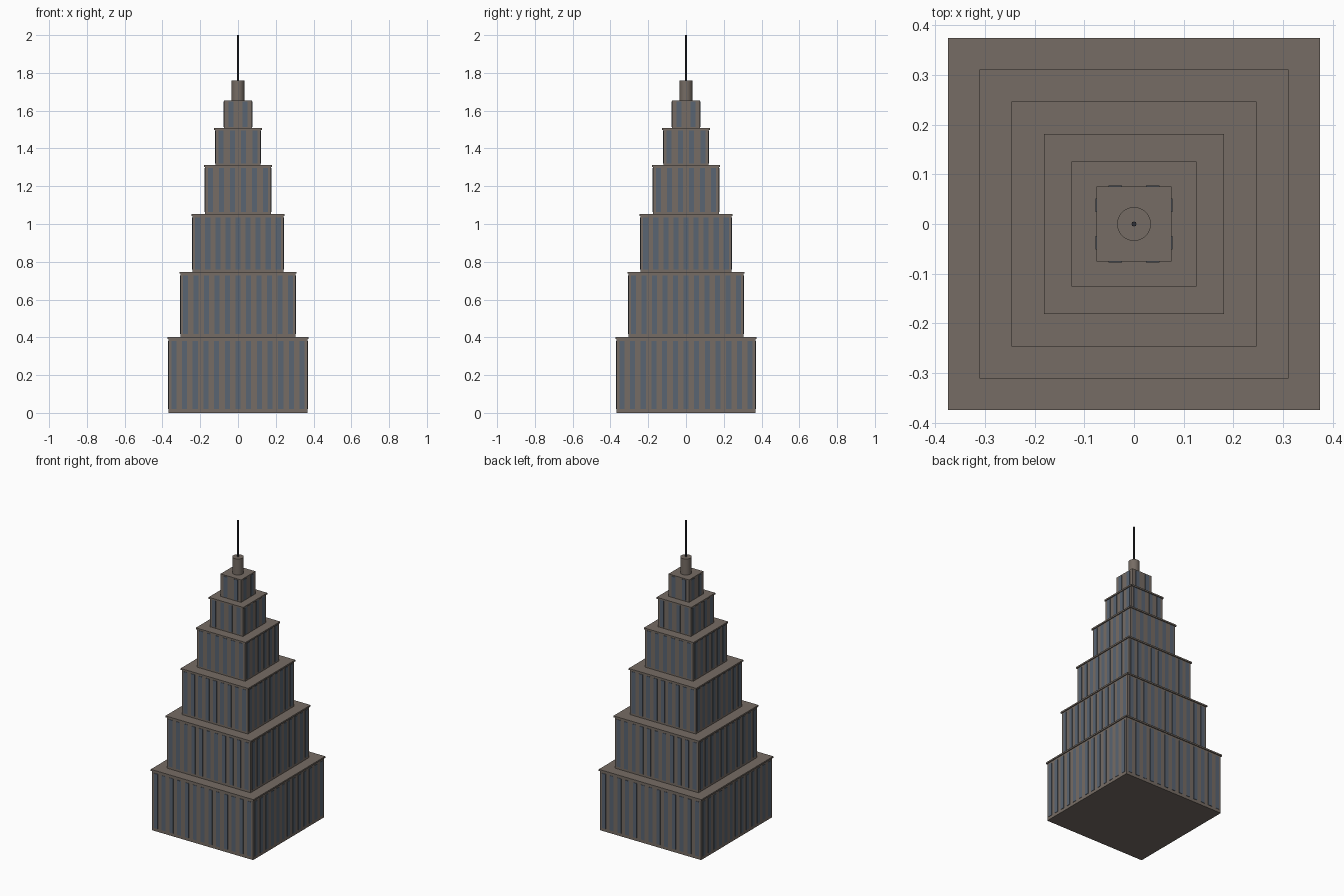
import bpy, bmesh
from math import pi
from mathutils import Matrix, Vector

cube = bpy.data.objects.get("Cube")
if cube:
    bpy.data.objects.remove(cube, do_unlink=True)


def material(name, rgb):
    m = bpy.data.materials.new(name)
    m.use_nodes = True
    m.diffuse_color = (*rgb, 1)
    m.node_tree.nodes["Principled BSDF"].inputs["Base Color"].default_value = (*rgb, 1)
    return m


stone = material("warm_grey_stone", (0.18, 0.15, 0.128))
glass = material("blue_grey_glass", (0.10, 0.128, 0.17))
metal = material("dark_metal", (0.03, 0.03, 0.035))


def finish(bm, name, mat):
    mesh = bpy.data.meshes.new(name)
    bm.to_mesh(mesh)
    bm.free()
    mesh.materials.append(mat)
    obj = bpy.data.objects.new(name, mesh)
    bpy.context.collection.objects.link(obj)
    return obj


def add_box(bm, centre, size, turn=0):
    mat = Matrix.Rotation(turn, 4, "Z") @ Matrix.Translation(centre) @ Matrix.Diagonal((*size, 1))
    bmesh.ops.create_cube(bm, size=1, matrix=mat)


def box(name, half, low, high, mat):
    bm = bmesh.new()
    add_box(bm, Vector((0, 0, (low + high) / 2)), (2 * half, 2 * half, high - low))
    return finish(bm, name, mat)


def cylinder(name, radius, low, high, sides, mat):
    bm = bmesh.new()
    bmesh.ops.create_cone(bm, cap_ends=True, segments=sides, radius1=radius, radius2=radius,
                          depth=high - low, matrix=Matrix.Translation((0, 0, (low + high) / 2)))
    obj = finish(bm, name, mat)
    bpy.ops.object.select_all(action="DESELECT")
    obj.select_set(True)
    bpy.context.view_layer.objects.active = obj
    bpy.ops.object.shade_smooth_by_angle(angle=pi / 4)


# Vertical window strips, evenly spaced on all four walls of a tier
def window_strips(name, half, low, high, count):
    bm = bmesh.new()
    pitch = 2 * half / count
    margin = 0.05 * (high - low)
    for side in range(4):
        for i in range(count):
            x = -half + pitch * (i + 0.5)
            add_box(bm, Vector((x, -half, (low + high) / 2)),
                    (0.027, 0.005, high - low - 2 * margin), side * pi / 2)
    finish(bm, name, glass)


# Stacked tiers: half width, top height, strips per wall
tiers = [(0.368, 0.40, 13), (0.305, 0.745, 11), (0.24, 1.05, 9),
         (0.175, 1.31, 6), (0.12, 1.505, 4), (0.075, 1.655, 2)]
low = 0
for n, (half, high, count) in enumerate(tiers, 1):
    box(f"tier_{n}", half, low, high, stone)
    window_strips(f"tier_{n}_windows", half, low, high, count)
    if n < len(tiers):
        box(f"tier_{n}_ledge", half + 0.006, high - 0.008, high + 0.002, stone)
    low = high

# Crown and mast
cylinder("crown_drum", 0.034, low, 1.76, 24, stone)
cylinder("mast", 0.005, 1.76, 2.0, 8, metal)
